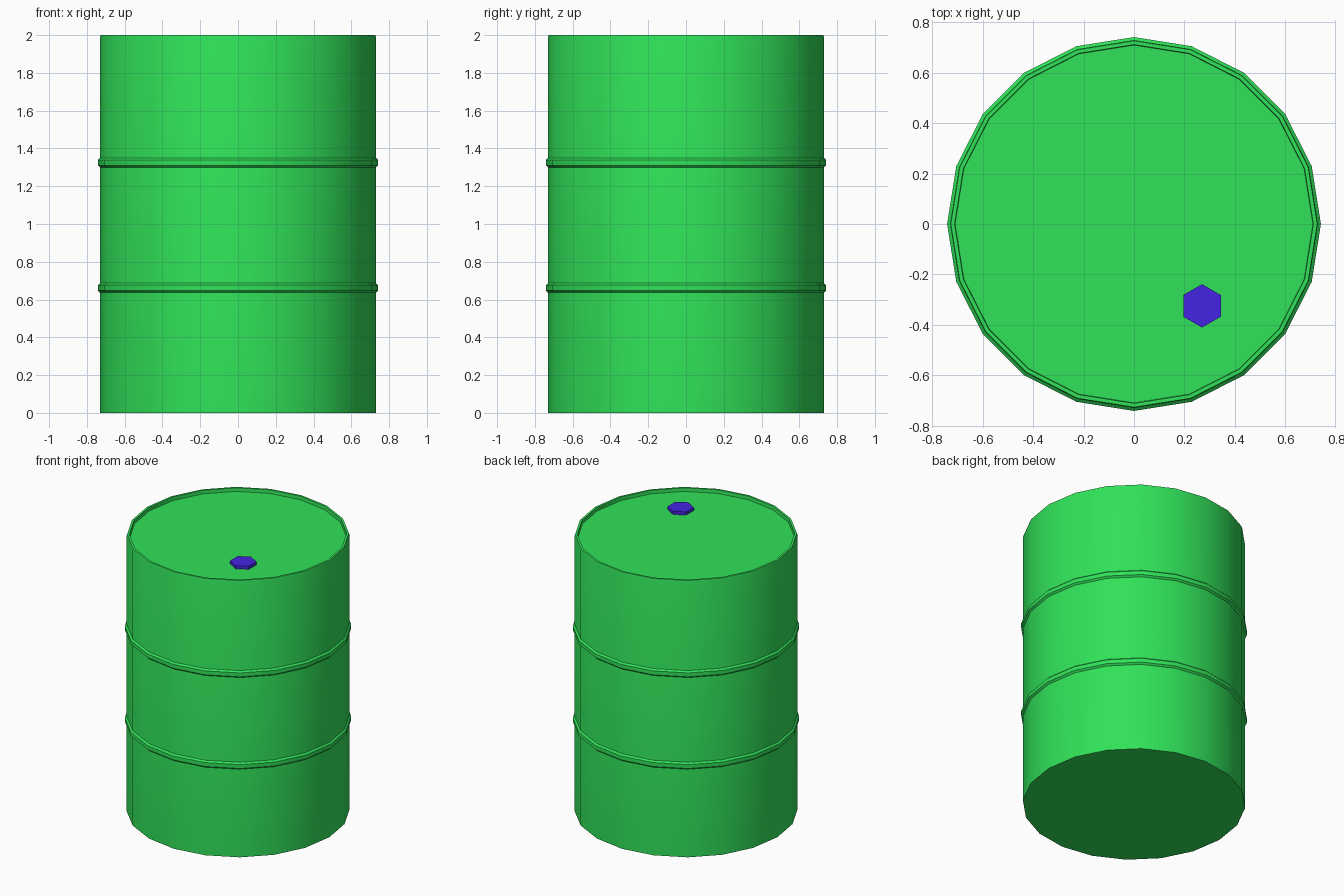
import bpy, bmesh, math

if "Cube" in bpy.data.objects:
    bpy.data.objects.remove(bpy.data.objects["Cube"])

SIDES = 20


def material(name, color):
    m = bpy.data.materials.new(name)
    m.diffuse_color = color
    m.use_nodes = True
    m.node_tree.nodes["Principled BSDF"].inputs["Base Color"].default_value = m.diffuse_color
    return m


green = material("green_paint", (0.03, 0.76, 0.10, 1))
violet = material("violet_paint", (0.06, 0.018, 0.76, 1))


def lathe(name, profile, sides, mat, closed=False, center=(0, 0), turn=0.0, smooth=True):
    """Revolve (radius, z) points; open profiles get end caps."""
    bm = bmesh.new()
    rings = []
    for r, z in profile:
        ring = []
        for i in range(sides):
            a = turn + 2 * math.pi * i / sides
            ring.append(bm.verts.new((center[0] + r * math.cos(a),
                                      center[1] + r * math.sin(a), z)))
        rings.append(ring)
    pairs = list(zip(rings, rings[1:]))
    if closed:
        pairs.append((rings[-1], rings[0]))
    for lo, hi in pairs:
        for i in range(sides):
            j = (i + 1) % sides
            bm.faces.new((lo[i], lo[j], hi[j], hi[i]))
    if not closed:
        bm.faces.new(rings[0][::-1])
        bm.faces.new(rings[-1])
    bmesh.ops.recalc_face_normals(bm, faces=bm.faces)
    me = bpy.data.meshes.new(name)
    bm.to_mesh(me)
    bm.free()
    me.materials.append(mat)
    ob = bpy.data.objects.new(name, me)
    bpy.context.collection.objects.link(ob)
    if smooth:
        bpy.ops.object.select_all(action='DESELECT')
        ob.select_set(True)
        bpy.context.view_layer.objects.active = ob
        bpy.ops.object.shade_smooth_by_angle(angle=math.radians(40))
    return ob


# Drum body with a thin raised rim around the sunken lid
lathe("drum_body", [(0.73, 0), (0.73, 1.99), (0.727, 2.0), (0.712, 2.0), (0.71, 1.975)],
      SIDES, green)

# Two rolling hoops
for label, z in (("lower_hoop", 0.662), ("upper_hoop", 1.325)):
    section = [(0.705 + 0.037 * math.cos(k * math.pi / 4 + math.pi / 8) / math.cos(math.pi / 8),
                z + 0.037 * math.sin(k * math.pi / 4 + math.pi / 8)) for k in range(8)]
    lathe(label, section, SIDES, green, closed=True)

# Hexagonal bung on the lid
lathe("bung_cap", [(0.086, 1.96), (0.086, 1.998)], 6, violet,
      center=(0.27, -0.325), turn=math.pi / 6, smooth=False)
